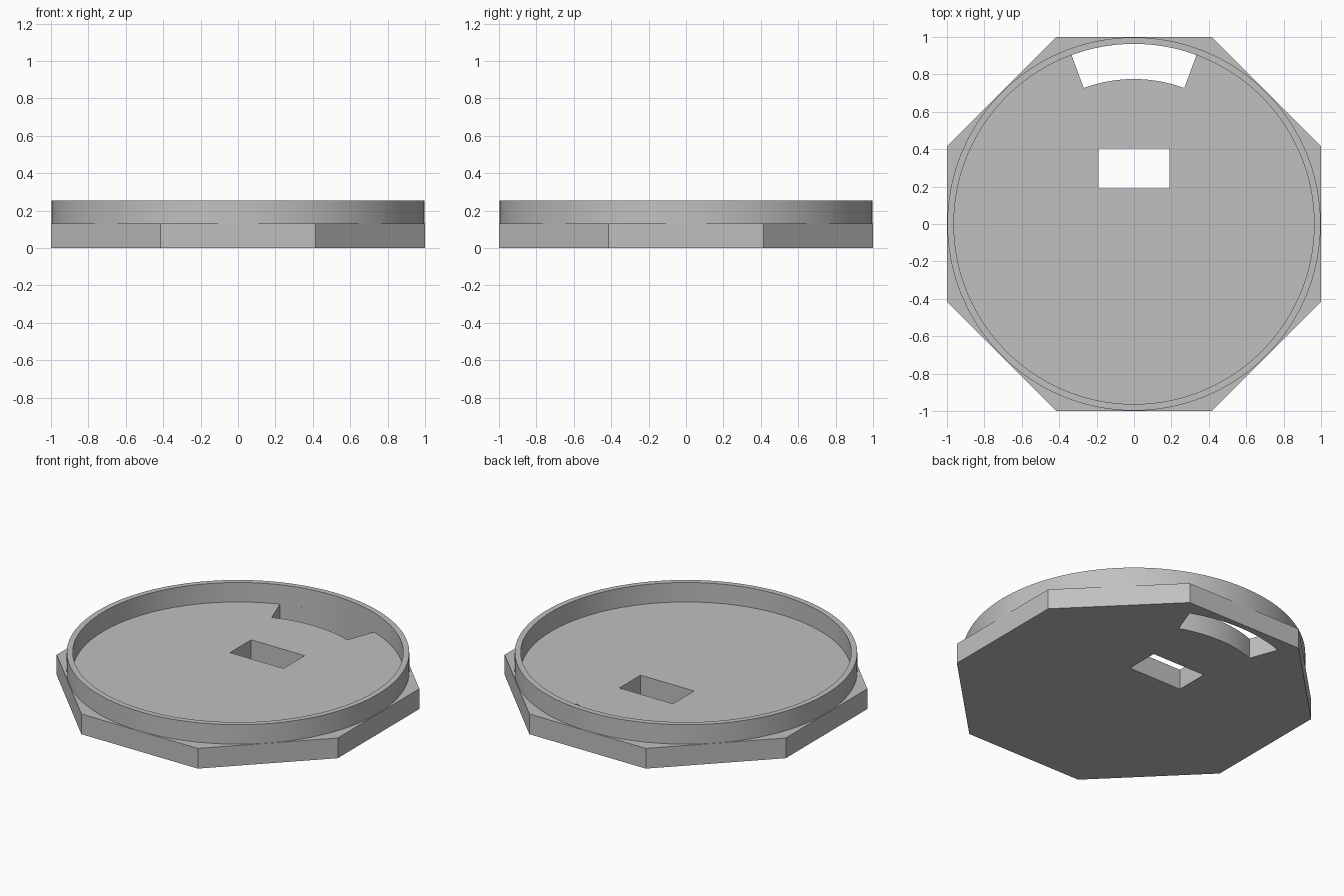
import bpy
import bmesh
from math import cos, sin, pi, radians

default = bpy.data.objects.get("Cube")
if default:
    bpy.data.objects.remove(default, do_unlink=True)

PLATE_TOP = 0.13
RIM_TOP = 0.255
RIM_OUTER = 0.998
RIM_INNER = 0.963
SEGMENTS = 144

grey = bpy.data.materials.new("plain grey")
grey.use_nodes = True
colour = (0.53, 0.53, 0.53, 1)
grey.diffuse_color = colour
grey.node_tree.nodes["Principled BSDF"].inputs["Base Color"].default_value = colour


def add_object(name, bm):
    bmesh.ops.recalc_face_normals(bm, faces=bm.faces)
    mesh = bpy.data.meshes.new(name)
    bm.to_mesh(mesh)
    bm.free()
    mesh.materials.append(grey)
    obj = bpy.data.objects.new(name, mesh)
    bpy.context.collection.objects.link(obj)
    return obj


def prism(name, outline, bottom, top):
    """Extrude a flat outline between two heights."""
    bm = bmesh.new()
    face = bm.faces.new([bm.verts.new((x, y, bottom)) for x, y in outline])
    extruded = bmesh.ops.extrude_face_region(bm, geom=[face])["geom"]
    verts = [v for v in extruded if isinstance(v, bmesh.types.BMVert)]
    bmesh.ops.translate(bm, vec=(0, 0, top - bottom), verts=verts)
    return add_object(name, bm)


def arc(radius, start, end, steps):
    return [(radius * cos(start + (end - start) * i / steps),
             radius * sin(start + (end - start) * i / steps))
            for i in range(steps + 1)]


# Octagonal plate, flat sides touching the unit square
corner = 1 / cos(pi / 8)
octagon = arc(corner, pi / 8, pi / 8 + 2 * pi, 8)[:-1]
plate = prism("octagonal_plate", octagon, 0, PLATE_TOP)

# Cutters for the curved slot and the rectangular window
half = radians(20.3)
slot = (arc(RIM_INNER, pi / 2 - half, pi / 2 + half, 24)
        + arc(0.775, pi / 2 + half, pi / 2 - half, 24))
window = [(-0.19, 0.19), (0.19, 0.19), (0.19, 0.405), (-0.19, 0.405)]
for name, outline in (("slot_cutter", slot), ("window_cutter", window)):
    cutter = prism(name, outline, -0.1, PLATE_TOP + 0.1)
    cutter.hide_render = True
    cut = plate.modifiers.new(name, 'BOOLEAN')
    cut.operation = 'DIFFERENCE'
    cut.solver = 'EXACT'
    cut.object = cutter
    bpy.context.view_layer.objects.active = plate
    bpy.ops.object.modifier_apply(modifier=cut.name)
    bpy.data.objects.remove(cutter, do_unlink=True)

# Raised round rim, spun from its wall profile and open where it meets the plate
bm = bmesh.new()
profile = [(RIM_OUTER, PLATE_TOP), (RIM_OUTER, RIM_TOP),
           (RIM_INNER, RIM_TOP), (RIM_INNER, PLATE_TOP)]
points = [bm.verts.new((x, 0, z)) for x, z in profile]
edges = [bm.edges.new(pair) for pair in zip(points, points[1:])]
bmesh.ops.spin(bm, geom=points + edges, cent=(0, 0, 0), axis=(0, 0, 1),
               angle=2 * pi, steps=SEGMENTS, use_merge=True)
bmesh.ops.remove_doubles(bm, verts=bm.verts, dist=0.0001)
rim = add_object("round_rim", bm)
# Make sure the top of the open shell faces up
if max(rim.data.polygons, key=lambda p: p.center.z).normal.z < 0:
    rim.data.flip_normals()

for obj in (plate, rim):
    bpy.ops.object.select_all(action='DESELECT')
    obj.select_set(True)
    bpy.context.view_layer.objects.active = obj
    bpy.ops.object.shade_smooth_by_angle(angle=radians(30))
